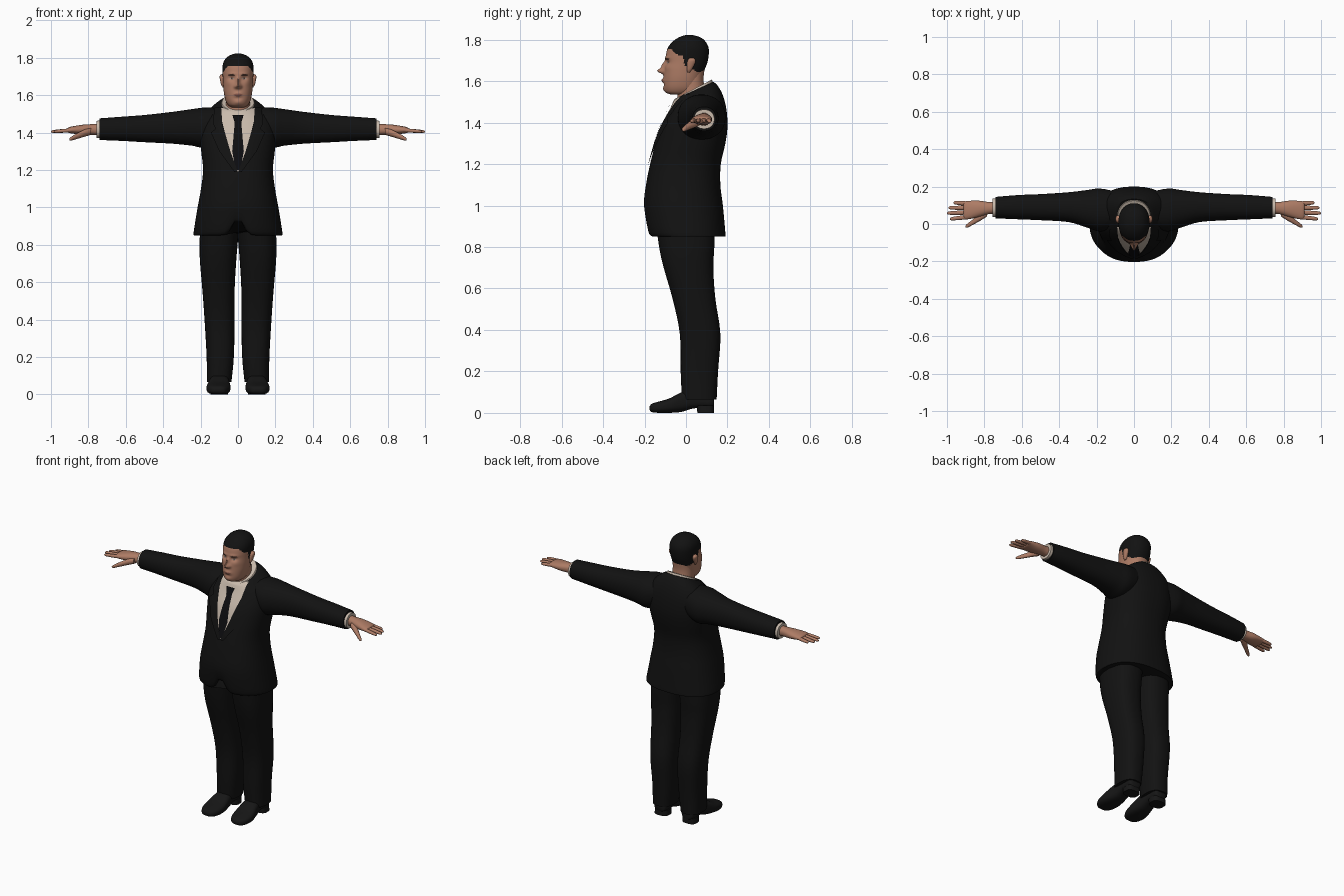
import bpy, bmesh, math
from mathutils import Vector
from mathutils.bvhtree import BVHTree


def material(name, *rgb):
    m = bpy.data.materials.new(name)
    m.diffuse_color = (*rgb, 1)
    return m


SUIT = material("suit black", 0.006, 0.006, 0.006)
TIE = material("tie black", 0.004, 0.004, 0.005)
SHOE = material("shoe black", 0.008, 0.008, 0.008)
HAIR = material("hair black", 0.006, 0.006, 0.006)
SKIN = material("skin", 0.42, 0.20, 0.13)
LIP = material("lip brown", 0.24, 0.095, 0.07)
BROW = material("brow brown", 0.07, 0.035, 0.025)
SHIRT = material("shirt off-white", 0.58, 0.49, 0.41)
EYE = material("eye grey", 0.30, 0.25, 0.22)


def finish(name, verts, faces, mats, mirror):
    me = bpy.data.meshes.new(name)
    me.from_pydata(verts, [], faces)
    bm = bmesh.new()
    bm.from_mesh(me)
    bmesh.ops.recalc_face_normals(bm, faces=bm.faces)
    bm.to_mesh(me)
    bm.free()
    for m in mats:
        me.materials.append(m)
    ob = bpy.data.objects.new(name, me)
    bpy.context.collection.objects.link(ob)
    bpy.ops.object.select_all(action='DESELECT')
    ob.select_set(True)
    bpy.context.view_layer.objects.active = ob
    bpy.ops.object.shade_smooth_by_angle(angle=math.radians(45))
    if mirror:
        ob.modifiers.new("mirror", 'MIRROR')
    return ob


def catmull(p0, p1, p2, p3, t):
    return [0.5 * (2*b + (c-a)*t + (2*a-5*b+4*c-d)*t*t + (3*b-a-3*c+d)*t**3)
            for a, b, c, d in zip(p0, p1, p2, p3)]


def loft(name, mat, axis, rings, mirror=False, seg=32, sub=4, n=2.2, tweak=None):
    """Superellipse rings (pos, a0, a1, b0, b1[, tilt]) joined smoothly along an axis."""
    rings = [tuple(r) + (0,) * (6 - len(r)) for r in rings]
    pad = [rings[0]] + rings + [rings[-1]]
    path = []
    for i in range(len(rings) - 1):
        path += [catmull(*pad[i:i+4], k / sub) for k in range(sub)]
    path.append(rings[-1])
    verts = []
    for pos, a0, a1, b0, b1, tilt in path:
        for k in range(seg):
            t = 2 * math.pi * (k + 0.5) / seg
            c, s = math.cos(t), math.sin(t)
            a = (a0+a1)/2 + (a1-a0)/2 * math.copysign(abs(c)**(2/n), c)
            db = (b1-b0)/2 * math.copysign(abs(s)**(2/n), s)
            b, p = (b0+b1)/2 + db, pos + tilt * db
            co = {'x': (p, a, b), 'y': (a, p, b), 'z': (a, b, p)}[axis]
            verts.append(tweak(*co) if tweak else co)
    faces = [(r*seg + k, r*seg + (k+1) % seg, (r+1)*seg + (k+1) % seg, (r+1)*seg + k)
             for r in range(len(path)-1) for k in range(seg)]
    faces += [tuple(range(seg)), tuple(range(len(verts)-seg, len(verts)))]
    return finish(name, verts, faces, mat if isinstance(mat, list) else [mat], mirror)


def sym(rows):
    return [(z, -w, w, f, b, *rest) for z, w, f, b, *rest in rows]


def plate(name, mat, target, rows, offset, mirror=False, sub=6, across=10):
    """Thin sheet laid on the front of target; rows are (z, x left, x right)."""
    me = target.data
    tree = BVHTree.FromPolygons([v.co for v in me.vertices], [p.vertices for p in me.polygons])
    fine = []
    for r, q in zip(rows, rows[1:]):
        fine += [[u + (v-u)*k/sub for u, v in zip(r, q)] for k in range(sub)]
    fine.append(rows[-1])
    verts = []
    for z, xl, xr in fine:
        for k in range(across + 1):
            x = xl + (xr-xl)*k/across
            hit = tree.ray_cast(Vector((x, -2, z)), Vector((0, 1, 0)))[0]
            verts.append((x, (hit.y if hit else -0.04) - offset, z))
    w = across + 1
    faces = [(r*w+k, r*w+k+1, (r+1)*w+k+1, (r+1)*w+k)
             for r in range(len(fine)-1) for k in range(across)]
    return finish(name, verts, faces, [mat], mirror)


# Jacket body, with the front hem parting at the centre
def hem(x, y, z):
    if y < 0 and z < 1.0:
        z += 0.09 * math.exp(-(x/0.04)**2) * (1 - (z-0.85)/0.15)
    return x, y, z


jacket = loft("jacket", SUIT, 'z', sym([
    (0.85, .236, -.165, .19), (0.87, .237, -.186, .19), (1.0, .216, -.203, .178),
    (1.1, .198, -.193, .166), (1.2, .187, -.173, .168), (1.3, .197, -.147, .19),
    (1.38, .205, -.12, .2), (1.45, .2, -.09, .195, .1), (1.5, .172, -.072, .178, .25),
    (1.535, .13, -.062, .153, .4), (1.555, .1, -.052, .133, .45)]), seg=64, n=2.35, tweak=hem)

# Sleeves, shirt cuffs
loft("sleeve", SUIT, 'x', [
    (.08, -.02, .17, 1.36, 1.535), (.18, -.04, .19, 1.32, 1.534), (.25, -.02, .182, 1.33, 1.525),
    (.35, .01, .17, 1.34, 1.511), (.5, .02, .16, 1.348, 1.494), (.62, .025, .155, 1.355, 1.485),
    (.74, .03, .145, 1.36, 1.476)], True)
loft("shirt_cuff", SHIRT, 'x', [(.71, .038, .137, 1.368, 1.465), (.757, .038, .137, 1.37, 1.463)], True, sub=1)

# Hands: palm, four fingers and thumb
loft("palm", SKIN, 'x', [
    (.74, .055, .118, 1.385, 1.447), (.78, .052, .118, 1.387, 1.445), (.83, .038, .125, 1.388, 1.442),
    (.88, .026, .124, 1.394, 1.434), (.905, .026, .121, 1.398, 1.428), (.912, .035, .112, 1.405, 1.42)], True)
for i, (y0, y1, tip) in enumerate([(.038, .027, .985), (.062, .058, 1.0), (.086, .087, .992), (.109, .114, .965)]):
    ring = []
    for t, r in [(0, .012), (.5, .0115), (.9, .009), (1, .003)]:
        x, y, z = .885 + (tip-.885)*t, y0 + (y1-y0)*t, 1.413 - .008*t
        ring.append((x, y-r, y+r, z-r*.85, z+r*.85))
    loft(f"finger_{i+1}", SKIN, 'x', ring, True, seg=12, sub=3)
loft("thumb", SKIN, 'x', [
    (.785, .04, .08, 1.388, 1.425), (.82, .018, .062, 1.378, 1.416), (.86, -.004, .026, 1.366, 1.396),
    (.892, -.02, .001, 1.357, 1.377), (.902, -.016, -.01, 1.36, 1.367)], True, seg=14)

# Trousers
loft("trouser_leg", SUIT, 'z', [
    (.065, .035, .166, -.02, .148), (.2, .022, .168, -.026, .155), (.38, .018, .178, -.03, .166),
    (.55, .018, .19, -.065, .142), (.7, .01, .203, -.108, .132), (.8, .002, .206, -.13, .137),
    (.95, -.01, .2, -.15, .14)], True, n=2.5)

# Shoes with heels
loft("shoe", SHOE, 'y', [
    (-.176, .088, .125, .015, .03), (-.165, .066, .147, .004, .044), (-.13, .047, .165, 0, .055),
    (-.08, .04, .168, 0, .07), (-.02, .046, .155, .005, .1), (.04, .052, .145, .022, .11),
    (.12, .056, .142, .024, .1), (.136, .07, .128, .03, .085)], True, n=2.8)
loft("shoe_heel", SHOE, 'z', [(0, .053, .147, .055, .135), (.035, .055, .145, .05, .135)], True, sub=1, n=3)

# Neck and shirt collar
loft("neck", SKIN, 'z', sym([(1.44, .07, -.035, .11), (1.52, .066, -.042, .1),
                             (1.6, .064, -.035, .085), (1.66, .06, -.02, .09)]))
loft("shirt_collar", SHIRT, 'z', sym([(1.5, .098, -.058, .13, .45), (1.54, .094, -.056, .132, .47),
                                      (1.562, .086, -.05, .125, .52)]), n=2.1)

# Shirt front, tie and lapels
plate("shirt_front", SHIRT, jacket, [(1.53, -.092, .092), (1.48, -.09, .09), (1.4, -.07, .07),
                                     (1.3, -.042, .042), (1.19, -.002, .002)], .004)
plate("tie_blade", TIE, jacket, [(1.46, -.017, .017), (1.3, -.031, .031), (1.2, -.012, .012)], .008)
plate("tie_knot", TIE, jacket, [(1.495, -.03, .03), (1.45, -.017, .017)], .016)
plate("lapel", SUIT, jacket, [(1.535, .09, .125), (1.45, .084, .135), (1.42, .076, .12), (1.4, .07, .145),
                              (1.3, .041, .1), (1.19, .001, .02)], .009, True)

# Head, sculpted with soft bumps (x, z, width, height, depth)
BUMPS = [(0, 1.65, .013, .013, -.034), (0, 1.677, .009, .018, -.018), (.014, 1.645, .008, .008, -.01),
         (.033, 1.69, .017, .011, .011), (.03, 1.713, .025, .007, -.005), (0, 1.604, .022, .011, -.009),
         (0, 1.583, .02, .007, .004), (0, 1.561, .02, .012, -.005), (.05, 1.665, .018, .016, -.003)]


def sculpt(x, y, z):
    if y < 0:
        y += sum(d * math.exp(-((abs(x)-bx)/w)**2 - ((z-bz)/h)**2) for bx, bz, w, h, d in BUMPS)
    return x, y, z


def hairline(y):
    pts = [(-.2, 1.762), (-.07, 1.755), (-.045, 1.728), (-.015, 1.722), (-.005, 1.675),
           (.02, 1.668), (.05, 1.645), (.3, 1.632)]
    for (a, u), (b, v) in zip(pts, pts[1:]):
        if y <= b:
            return u + (v-u)*(y-a)/(b-a)


head = loft("head", [SKIN, HAIR], 'z', sym([
    (1.535, .035, -.07, .03), (1.545, .052, -.097, .05), (1.57, .066, -.107, .066), (1.61, .075, -.108, .076),
    (1.65, .079, -.106, .088), (1.69, .081, -.1, .103), (1.73, .083, -.096, .11), (1.76, .082, -.088, .109),
    (1.785, .073, -.07, .098), (1.807, .053, -.042, .077), (1.82, .024, -.01, .043), (1.823, .004, .012, .02)]),
    seg=96, sub=7, tweak=sculpt)
for p in head.data.polygons:
    p.material_index = int(p.center.z > hairline(p.center.y))
loft("ear", SKIN, 'z', [
    (1.642, .072, .082, .008, .018), (1.655, .07, .09, .004, .028), (1.685, .072, .097, .004, .044),
    (1.703, .074, .098, .01, .046), (1.712, .078, .088, .02, .036)], True, seg=16)

# Face details
plate("eyebrow", BROW, head, [(1.703, .02, .05), (1.708, .015, .055), (1.712, .025, .045)], .002, True, sub=2)
plate("eye", EYE, head, [(1.684, .028, .038), (1.689, .02, .046), (1.694, .027, .04)], .002, True, sub=2)
plate("iris", BROW, head, [(1.684, .031, .035), (1.689, .029, .037), (1.694, .03, .036)], .003, True, sub=2, across=4)
plate("lips", LIP, head, [(1.594, -.01, .01), (1.601, -.026, .026), (1.608, -.012, .012)], .0015, sub=3)
